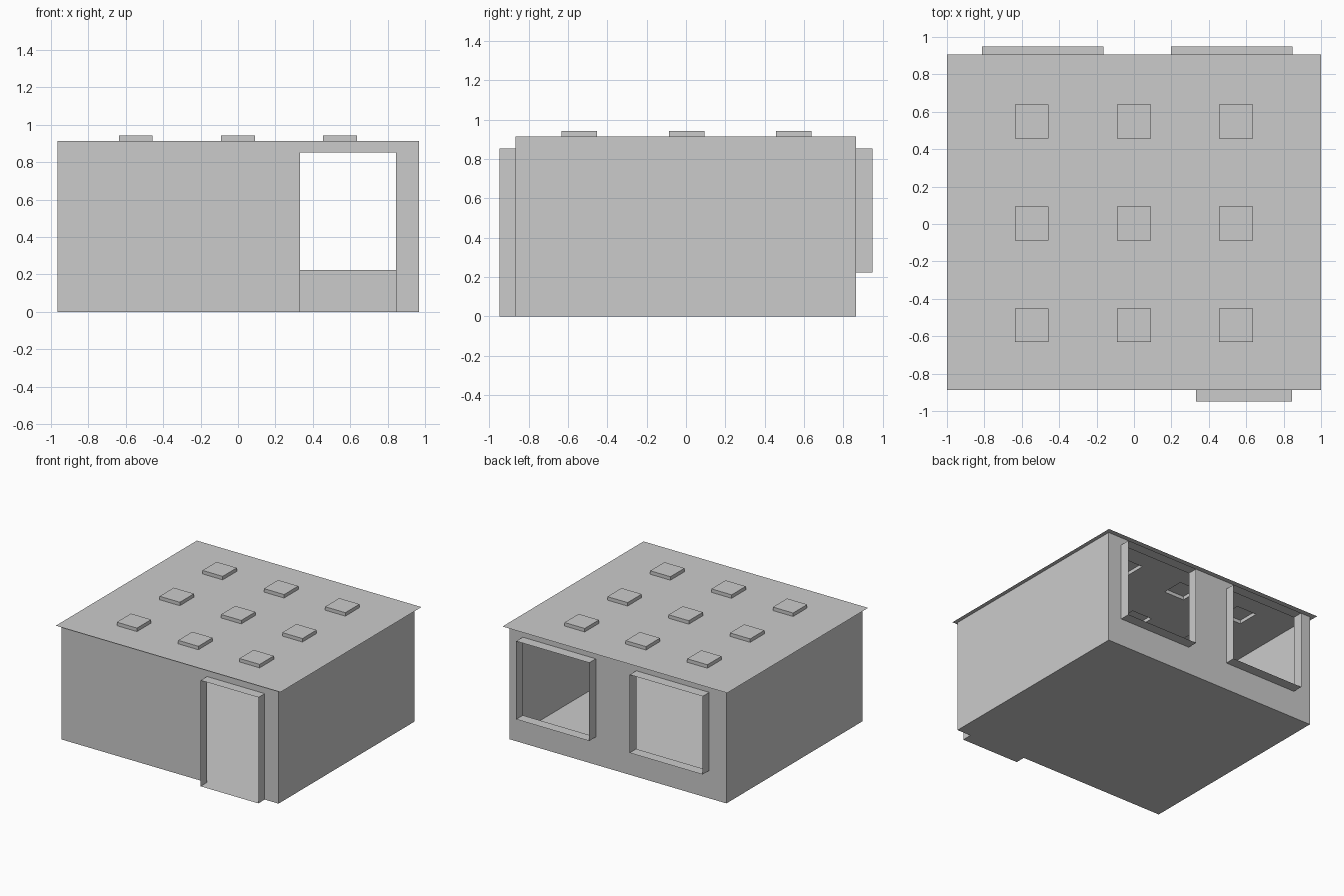
import bpy, bmesh

if "Cube" in bpy.data.objects:
    bpy.data.objects.remove(bpy.data.objects["Cube"])

X0, X1 = -0.965, 0.968      # outer wall planes
Y0, Y1 = -0.867, 0.864
H = 0.914                   # roof height
OUT = 0.948                 # reach of door and window surrounds
DOOR = (0.331, 0.845, 0.0, 0.853)
WINDOWS = [(-0.812, -0.162, 0.224, 0.853), (0.198, 0.848, 0.224, 0.853)]


def quad(bm, pts):
    bm.faces.new([bm.verts.new(p) for p in pts])


def panel(bm, rect, holes, place):
    """Flat sheet with rectangular holes; place maps (u, v) to 3D."""
    us = sorted({rect[0], rect[1]} | {u for h in holes for u in h[:2]})
    vs = sorted({rect[2], rect[3]} | {v for h in holes for v in h[2:]})
    for a, b in zip(us, us[1:]):
        for c, d in zip(vs, vs[1:]):
            u, v = (a + b) / 2, (c + d) / 2
            if not any(h[0] < u < h[1] and h[2] < v < h[3] for h in holes):
                quad(bm, [place(*p) for p in ((a, c), (b, c), (b, d), (a, d))])


def collar(bm, r, inner, outer):
    """Four thin sheets running outward from the edge of an opening."""
    c = [(r[0], r[2]), (r[1], r[2]), (r[1], r[3]), (r[0], r[3])]
    for p, q in zip(c, c[1:] + c[:1]):
        quad(bm, [inner(*p), inner(*q), outer(*q), outer(*p)])


def finish(bm, name):
    bmesh.ops.remove_doubles(bm, verts=bm.verts, dist=1e-5)
    bmesh.ops.recalc_face_normals(bm, faces=bm.faces)
    me = bpy.data.meshes.new(name)
    bm.to_mesh(me)
    bm.free()
    ob = bpy.data.objects.new(name, me)
    bpy.context.collection.objects.link(ob)
    return ob


def at_y(y):
    return lambda u, v: (u, y, v)


def at_x(x):
    return lambda u, v: (x, u, v)


def at_z(z):
    return lambda u, v: (u, v, z)


# Walls and floor, with the door and window openings
bm = bmesh.new()
panel(bm, (X0, X1, 0, H), [DOOR], at_y(Y0))
panel(bm, (X0, X1, 0, H), WINDOWS, at_y(Y1))
for x in (X0, X1):
    panel(bm, (Y0, Y1, 0, H), [], at_x(x))
panel(bm, (X0, X1, Y0, Y1), [], at_z(0))
finish(bm, "walls")

# Door surround
bm = bmesh.new()
collar(bm, DOOR, at_y(Y0), at_y(-OUT))
finish(bm, "door_surround")

# Window surrounds
for i, w in enumerate(WINDOWS):
    bm = bmesh.new()
    collar(bm, w, at_y(Y1), at_y(OUT))
    finish(bm, f"window_surround_{i + 1}")

# Roof sheet with nine raised, hollow skylights
S = 0.09
skylights = [(x - S, x + S, y - S, y + S)
             for x in (-0.547, 0, 0.545) for y in (-0.542, 0.003, 0.548)]
bm = bmesh.new()
panel(bm, (-1, 1, -0.888, 0.905), skylights, at_z(H))
for s in skylights:
    collar(bm, s, at_z(H), at_z(0.942))
    panel(bm, s, [], at_z(0.942))
finish(bm, "roof")
